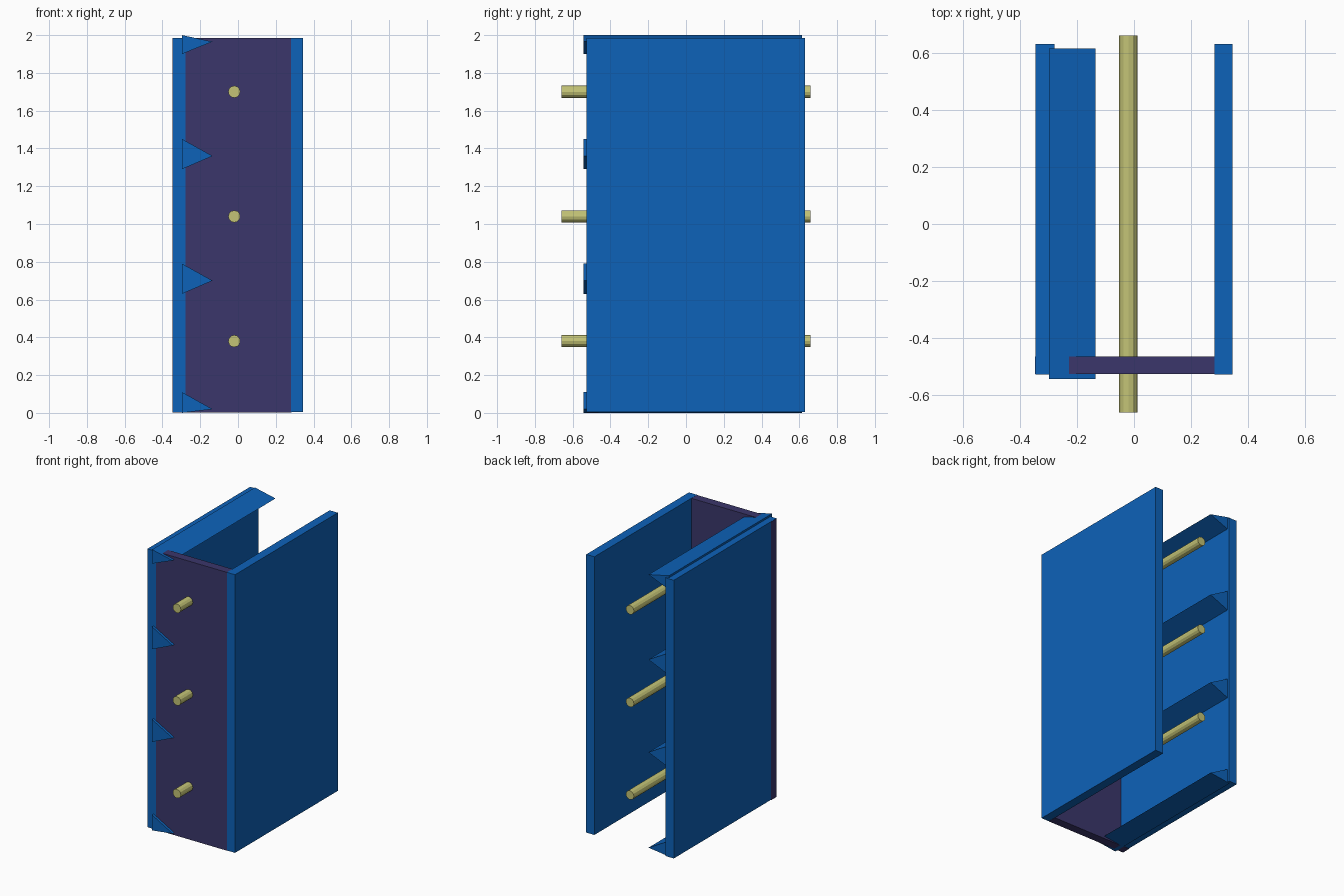
import bpy
import bmesh
from math import radians
from mathutils import Matrix

cube = bpy.data.objects.get("Cube")
if cube:
    bpy.data.objects.remove(cube, do_unlink=True)


def make_material(name, rgb):
    mat = bpy.data.materials.new(name)
    mat.use_nodes = True
    mat.diffuse_color = (*rgb, 1)
    mat.node_tree.nodes["Principled BSDF"].inputs["Base Color"].default_value = (*rgb, 1)
    return mat


blue = make_material("blue", (0.004, 0.122, 0.485))
purple = make_material("dark purple", (0.043, 0.037, 0.147))
khaki = make_material("khaki", (0.546, 0.546, 0.181))


def finish(name, bm, mat):
    bmesh.ops.recalc_face_normals(bm, faces=bm.faces)
    mesh = bpy.data.meshes.new(name)
    bm.to_mesh(mesh)
    bm.free()
    mesh.materials.append(mat)
    obj = bpy.data.objects.new(name, mesh)
    bpy.context.collection.objects.link(obj)
    return obj


def box(name, low, high, mat):
    bm = bmesh.new()
    bmesh.ops.create_cube(bm, size=1)
    for v in bm.verts:
        v.co = [b if c > 0 else a for c, a, b in zip(v.co, low, high)]
    return finish(name, bm, mat)


def prism(name, profile, y0, y1, mat):
    # Extrude an (x, z) profile along y
    bm = bmesh.new()
    face = bm.faces.new([bm.verts.new((x, y0, z)) for x, z in profile])
    new = bmesh.ops.extrude_face_region(bm, geom=[face])["geom"]
    verts = [g for g in new if isinstance(g, bmesh.types.BMVert)]
    bmesh.ops.translate(bm, verts=verts, vec=(0, y1 - y0, 0))
    return finish(name, bm, mat)


def rod(name, x, z, radius, length, mat):
    bm = bmesh.new()
    turn = Matrix.Translation((x, 0, z)) @ Matrix.Rotation(radians(90), 4, "X")
    bmesh.ops.create_cone(bm, cap_ends=True, segments=12, radius1=radius,
                          radius2=radius, depth=length, matrix=turn)
    return finish(name, bm, mat)


# Side walls
box("right_wall", (-0.345, -0.526, 0.005), (-0.279, 0.63, 1.986), blue)
box("left_wall", (0.281, -0.526, 0.005), (0.345, 0.63, 1.986), blue)

# Front panel, its end showing on the outside of the right wall
box("front_panel", (-0.347, -0.525, 0.003), (0.283, -0.463, 1.985), purple)

# Wedge ledges along the right wall: top, tip and bottom heights
ledges = [(0.11, 0.02, 0.0), (0.79, 0.70, 0.63), (1.45, 1.36, 1.29), (2.0, 1.965, 1.9)]
for i, (top, tip, bottom) in enumerate(ledges):
    prism(f"ledge_{i + 1}", [(-0.297, top), (-0.135, tip), (-0.297, bottom)],
          -0.543, 0.615, blue)

# Rods passing through the panel
for i in range(3):
    rod(f"rod_{i + 1}", -0.02, 0.38 + 0.66 * i, 0.032, 1.32, khaki)
